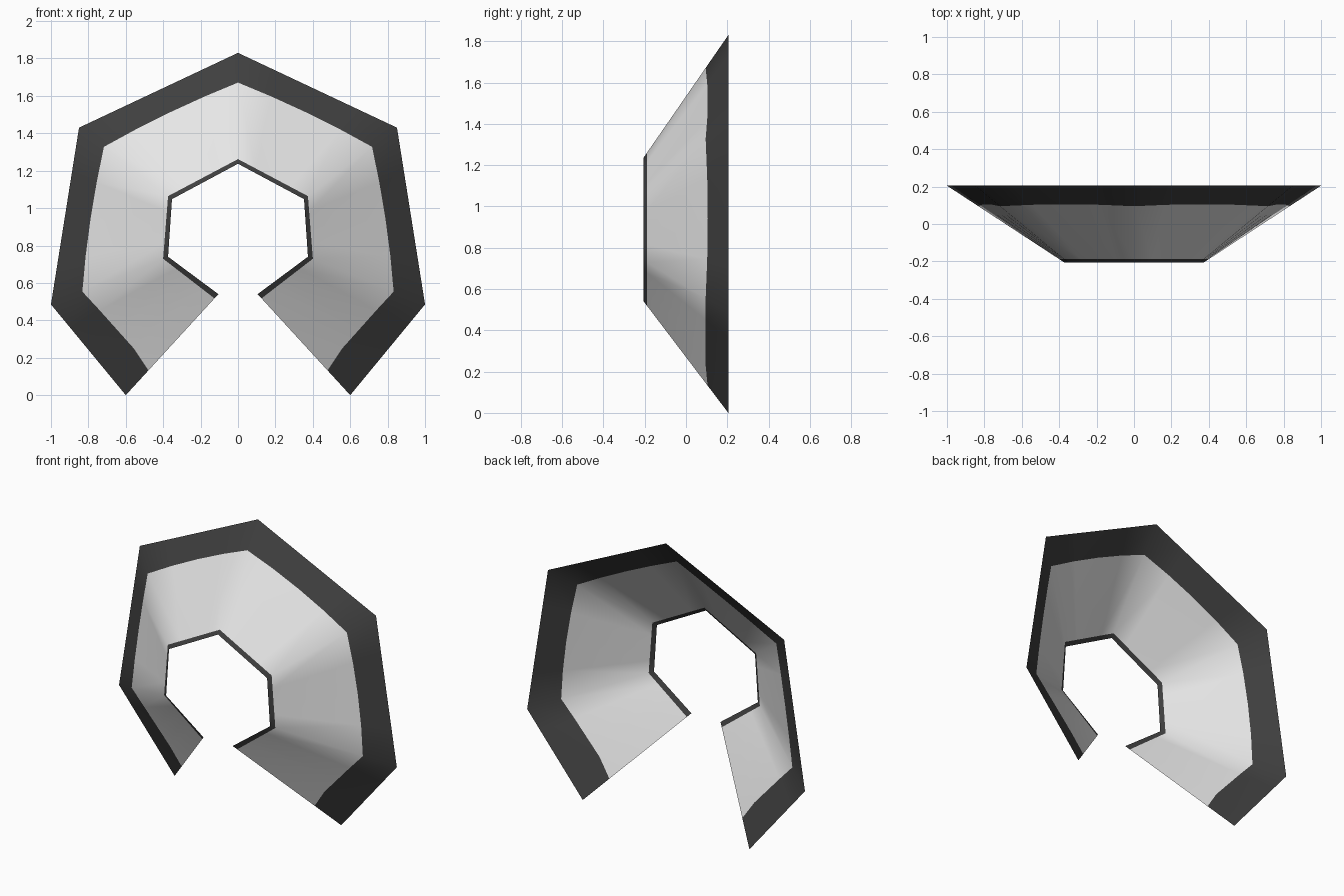
import bpy
import bmesh
from mathutils import Vector

cube = bpy.data.objects.get("Cube")
if cube:
    bpy.data.objects.remove(cube, do_unlink=True)


def make_material(name, value):
    mat = bpy.data.materials.new(name)
    mat.use_nodes = True
    color = (value, value, value, 1)
    mat.diffuse_color = color
    bsdf = mat.node_tree.nodes["Principled BSDF"]
    bsdf.inputs["Base Color"].default_value = color
    bsdf.inputs["Roughness"].default_value = 0.6
    return mat


def mirrored(half):
    # half runs from the open end up to the centre line
    return half + [(-x, z) for x, z in reversed(half[:-1])]


def divide(points, steps):
    result = []
    for a, b in zip(points, points[1:]):
        result += [Vector(a).lerp(Vector(b), i / steps) for i in range(steps)]
    return result + [Vector(points[-1])]


# Open seven-point outlines of the wide back rim and the narrow front rim
STEPS = 4
DEPTH = 0.205
back = divide(mirrored([(-0.6, 0), (-1, 0.485), (-0.85, 1.43), (0, 1.83)]), STEPS)
front = divide(mirrored([(-0.105, 0.54), (-0.374, 0.74), (-0.353, 1.048), (0, 1.237)]), STEPS)

# Dark border width along each column: narrower between the corners
cols = len(back)
border = []
for i in range(cols):
    from_end = min(i, cols - 1 - i)
    if from_end == 0:
        border.append(0.245)
    elif from_end < STEPS:
        border.append(0.272)
    else:
        phase = (i % STEPS) / STEPS
        border.append(0.268 - 0.1 * phase * (1 - phase))

# Flared collar: rows run from back rim to front rim
bm = bmesh.new()
rows = []
for row in range(4):
    verts = []
    for i, (a, b) in enumerate(zip(back, front)):
        t = (0, border[i], 0.958, 1)[row]
        p = a.lerp(b, t)
        verts.append(bm.verts.new((p.x, DEPTH - 2 * DEPTH * t, p.y)))
    rows.append(verts)

for row, (lower, upper) in enumerate(zip(rows, rows[1:])):
    for i in range(cols - 1):
        face = bm.faces.new((lower[i], upper[i], upper[i + 1], lower[i + 1]))
        face.smooth = True
        face.material_index = 0 if row == 1 else 1
bm.normal_update()
# The outside of the collar faces the front
if sum(f.normal.y * f.calc_area() for f in bm.faces) > 0:
    bmesh.ops.reverse_faces(bm, faces=bm.faces[:])

mesh = bpy.data.meshes.new("flared_collar")
bm.to_mesh(mesh)
bm.free()
mesh.materials.append(make_material("light grey", 0.8))
mesh.materials.append(make_material("charcoal trim", 0.05))
collar = bpy.data.objects.new("flared_collar", mesh)
bpy.context.collection.objects.link(collar)
